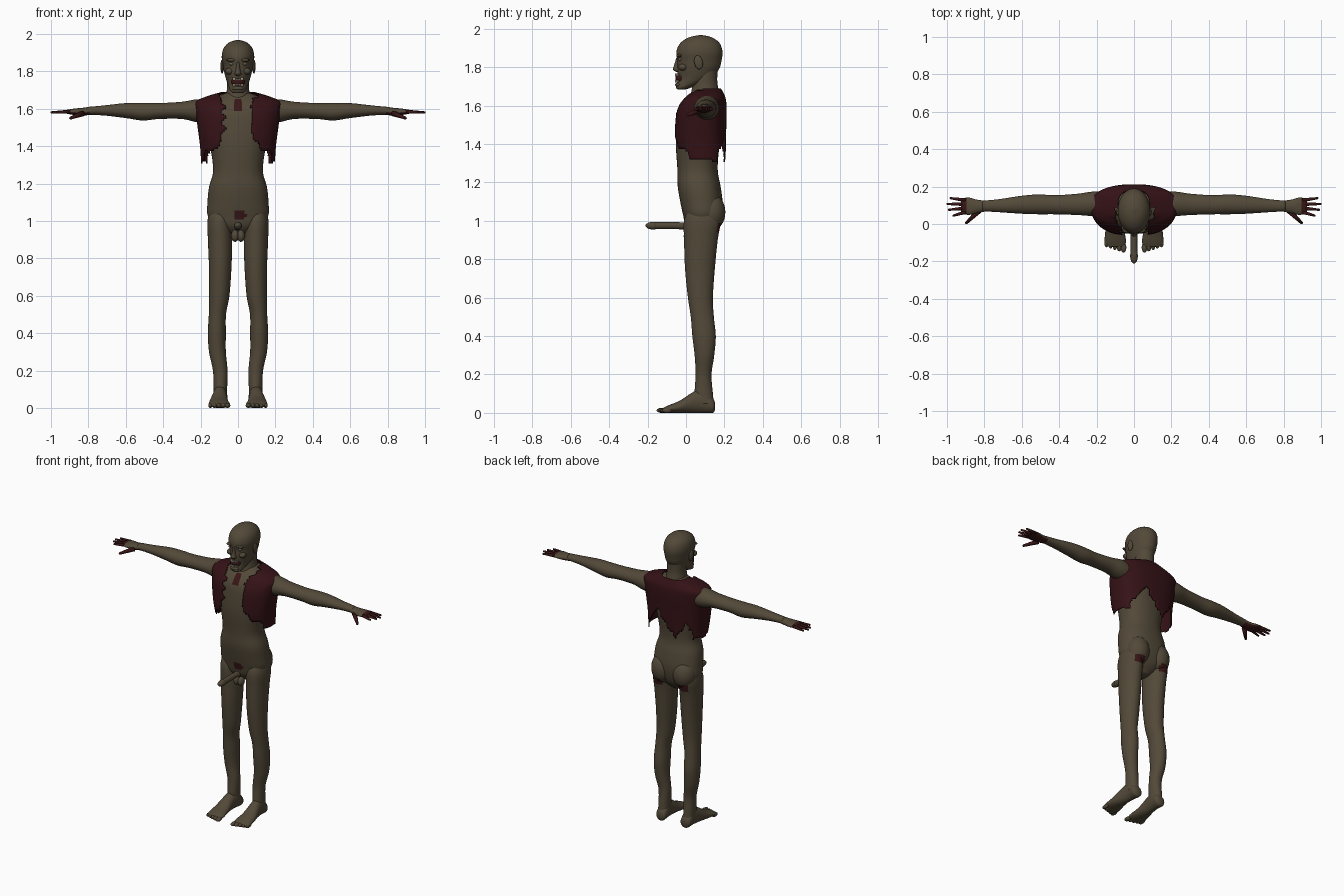
import bpy
import bmesh
import math
from mathutils import Matrix, Vector

if "Cube" in bpy.data.objects:
    bpy.data.objects.remove(bpy.data.objects["Cube"], do_unlink=True)


def material(name, color):
    mat = bpy.data.materials.new(name)
    mat.use_nodes = True
    mat.diffuse_color = (*color, 1)
    mat.node_tree.nodes["Principled BSDF"].inputs["Base Color"].default_value = (*color, 1)
    return mat


SKIN = material("grey brown skin", (.085, .066, .04))
CLOTH = material("dark red cloth", (.035, .006, .008))
GORE = material("dried blood", (.04, .008, .008))
TEETH = material("bone teeth", (.35, .3, .22))
EYE = material("dull eye", (.13, .11, .08))


def finish(name, bm, mats, paint=None, smooth=True):
    """Turn a bmesh into an object, painting faces by position."""
    bmesh.ops.recalc_face_normals(bm, faces=bm.faces)
    for face in bm.faces:
        face.smooth = smooth
        if paint and paint(face.calc_center_median()):
            face.material_index = 1
    mesh = bpy.data.meshes.new(name)
    bm.to_mesh(mesh)
    bm.free()
    obj = bpy.data.objects.new(name, mesh)
    bpy.context.collection.objects.link(obj)
    for mat in mats:
        mesh.materials.append(mat)
    return obj


def spline(rows, steps):
    """Smooth interpolation through the section rows."""
    result = []
    for i in range(len(rows) - 1):
        a, b, c, d = (rows[min(max(i + k, 0), len(rows) - 1)] for k in (-1, 0, 1, 2))
        for s in range(steps):
            t = s / steps
            result.append([q + t / 2 * (r - p + t * (2*p - 5*q + 4*r - w + t * (3*(q - r) + w - p)))
                           for p, q, r, w in zip(a, b, c, d)])
    return result + [list(rows[-1])]


def loft(name, axis, rows, mats, steps=5, sides=32, power=1, side=1, paint=None, keep=None):
    """Skin oval sections: position, centre, half width, low and high edge."""
    bm = bmesh.new()
    rings = []
    for pos, mid, half, low, high in spline(rows, steps):
        ring = []
        for k in range(sides):
            ang = math.tau * k / sides
            u, v = (math.copysign(abs(f)**power, f) for f in (math.cos(ang), math.sin(ang)))
            u, v = mid + half * u, (low + high) / 2 + (high - low) / 2 * v
            co = {"x": (pos, u, v), "y": (u, pos, v), "z": (u, v, pos)}[axis]
            ring.append(bm.verts.new((co[0] * side, co[1], co[2])))
        rings.append(ring)
    for r, s in zip(rings, rings[1:]):
        for k in range(sides):
            n = (k + 1) % sides
            bm.faces.new((r[k], r[n], s[n], s[k]))
    if keep:
        bad = [f for f in bm.faces if not keep(f.calc_center_median())]
        bmesh.ops.delete(bm, geom=bad, context="FACES")
    else:
        bm.faces.new(rings[0])
        bm.faces.new(rings[-1])
    return finish(name, bm, mats, paint)


def ball(name, center, size, mat, tilt=0, paint=None):
    bm = bmesh.new()
    bmesh.ops.create_uvsphere(bm, u_segments=24, v_segments=16, radius=1)
    bm.transform(Matrix.Translation(center) @ Matrix.Rotation(tilt, 4, "X") @ Matrix.Diagonal((*size, 1)))
    return finish(name, bm, [mat, GORE], paint)


def digit(name, start, end, r1, r2, mat):
    """Tapered finger with a round tip."""
    start, end = Vector(start), Vector(end)
    way = end - start
    turn = way.to_track_quat("Z", "Y").to_matrix().to_4x4()
    bm = bmesh.new()
    bmesh.ops.create_cone(bm, cap_ends=True, segments=10, radius1=r1, radius2=r2, depth=way.length,
                          matrix=Matrix.Translation((start + end) / 2) @ turn)
    bmesh.ops.create_uvsphere(bm, u_segments=10, v_segments=6, radius=r2, matrix=Matrix.Translation(end))
    return finish(name, bm, [mat])


def stained(c):
    """Blood stains on the chest, the groin and the backs of the thighs."""
    chest = c.y < .06 and math.hypot(c.x / .02, (c.z - 1.62) / .036) < 1
    groin = c.y < .02 and math.hypot((c.x - .01) / .033, (c.z - 1.03) / .026) < 1
    thigh = c.y > .12 and abs(abs(c.x) - .095) < .034 and abs(c.z - .965) < .022
    return chest or groin or thigh


# Torso, neck and head
loft("torso", "z", [
    (.92, 0, .03, .04, .12), (.97, 0, .12, 0, .165), (1.03, 0, .162, -.015, .185),
    (1.1, 0, .163, -.03, .19), (1.18, 0, .155, -.043, .18), (1.27, 0, .133, -.045, .165),
    (1.4, 0, .15, -.053, .175), (1.5, 0, .18, -.048, .19), (1.58, 0, .19, -.035, .195),
    (1.63, 0, .18, -.005, .19), (1.67, 0, .1, .035, .175), (1.69, 0, .05, .05, .15)],
    [SKIN, GORE], steps=8, sides=72, power=.88, paint=stained)
loft("neck", "z", [(1.6, 0, .08, .01, .18), (1.66, 0, .067, .025, .175), (1.72, 0, .058, .035, .163),
                   (1.8, 0, .06, .04, .165)], [SKIN])
loft("head", "z", [
    (1.683, 0, .02, -.04, -.01), (1.695, 0, .04, -.052, .03), (1.74, 0, .058, -.042, .13),
    (1.79, 0, .073, -.046, .172), (1.83, 0, .08, -.045, .184), (1.88, 0, .087, -.05, .19),
    (1.925, 0, .076, -.03, .175), (1.955, 0, .046, .015, .135), (1.967, 0, .008, .07, .085)],
    [SKIN], steps=6, sides=40)

# Face
loft("nose", "z", [(1.775, 0, .012, -.05, -.02), (1.787, 0, .018, -.068, -.02), (1.81, 0, .012, -.062, -.02),
                   (1.85, 0, .008, -.05, -.02)], [SKIN], sides=16)
ball("mouth", (0, -.026, 1.743), (.037, .03, .026), GORE)
ball("lower_lip", (0, -.037, 1.708), (.032, .02, .012), SKIN)
for k in range(-3, 4):
    for row, z in (("upper", 1.76), ("lower", 1.727)):
        bm = bmesh.new()
        bmesh.ops.create_cube(bm, size=1, matrix=Matrix.Translation((k * .0085, -.054 + k * k * .0013, z))
                              @ Matrix.Diagonal((.007, .008, .012, 1)))
        finish(row + "_tooth", bm, [TEETH], smooth=False)

# Paired parts
for name, side in (("left", 1), ("right", -1)):
    ball(name + "_eye", (side * .034, -.03, 1.84), (.014, .01, .009), EYE)
    ball(name + "_brow", (side * .034, -.033, 1.86), (.027, .016, .009), SKIN)
    ball(name + "_cheek", (side * .046, -.016, 1.8), (.022, .024, .018), SKIN)
    ball(name + "_ear", (side * .085, .065, 1.825), (.009, .022, .037), SKIN, tilt=.2)
    ball(name + "_buttock", (side * .08, .125, 1.045), (.077, .08, .1), SKIN, paint=stained)

    loft(name + "_leg", "z", [
        (.05, .095, .036, .055, .145), (.1, .094, .036, .045, .14), (.2, .095, .039, .05, .133),
        (.3, .11, .045, .045, .147), (.4, .113, .048, .033, .155), (.5, .11, .046, .025, .145),
        (.6, .1, .054, .01, .14), (.75, .095, .06, -.005, .15), (.9, .096, .065, -.01, .165),
        (1, .098, .065, -.01, .18), (1.08, .095, .05, .02, .16)],
        [SKIN, GORE], steps=8, sides=48, side=side, paint=stained)
    loft(name + "_foot", "y", [
        (.152, .09, .015, .02, .05), (.14, .092, .034, 0, .075), (.09, .094, .037, 0, .12),
        (.04, .098, .039, 0, .11), (-.03, .102, .05, 0, .065), (-.09, .1, .057, 0, .04),
        (-.12, .1, .05, .002, .026)], [SKIN], side=side)
    for k in range(5):
        x = .056 + k * .023
        ball(name + "_toe", (side * x, -.126 + k * .007, .013), (.015 - k * .001, .027, .013), SKIN)

    loft(name + "_arm", "x", [
        (.13, .11, .06, 1.52, 1.65), (.22, .108, .065, 1.528, 1.65), (.3, .105, .057, 1.545, 1.637),
        (.42, .103, .051, 1.545, 1.63), (.51, .105, .053, 1.537, 1.631), (.6, .103, .048, 1.55, 1.63),
        (.72, .098, .035, 1.564, 1.617), (.81, .096, .028, 1.567, 1.609)], [SKIN], side=side)
    loft(name + "_palm", "x", [
        (.79, .096, .028, 1.567, 1.609), (.84, .094, .036, 1.562, 1.604), (.88, .095, .046, 1.567, 1.6),
        (.915, .096, .042, 1.573, 1.594), (.925, .097, .034, 1.578, 1.59)],
        [SKIN, GORE], sides=24, side=side, paint=lambda c: c.z < 1.58 or abs(c.x) > .895)
    for k, reach in enumerate((.965, .99, .997, .98)):
        digit(name + "_finger", (side * .9, .064 + k * .021, 1.584),
              (side * reach, .045 + k * .031, 1.58), .011, .006, GORE)
    digit(name + "_thumb", (side * .83, .07, 1.575), (side * .895, .007, 1.55), .016, .008, GORE)

# Male anatomy
loft("shaft", "y", [(.03, 0, .02, .95, .99), (-.05, 0, .018, .957, .993), (-.15, 0, .018, .957, .993),
                    (-.165, 0, .021, .954, .995), (-.195, 0, .017, .959, .991), (-.21, 0, .004, .972, .98)],
     [SKIN], sides=20)
for side in (1, -1):
    ball("scrotum", (side * .016, .012, .92), (.021, .024, .032), SKIN)

# Torn open vest
BACK_HEM = ((-.24, 1.33), (-.19, 1.34), (-.13, 1.41), (-.06, 1.31), (.02, 1.41),
            (.07, 1.48), (.13, 1.4), (.19, 1.31), (.24, 1.31))


def cloth_left(c):
    """True where the ragged cloth remains."""
    ripple = .007 * math.sin(c.x * 130) + .005 * math.sin(c.z * 90 + c.y * 70)
    if c.y < .09:
        opening = .075 + ripple + max(0, 1.47 - c.z) * .55 + max(0, c.z - 1.62) * .5
        if abs(c.x) < opening:
            return False
        hem = 1.37 if abs(c.x) < .18 else 1.315 + max(0, .03 - c.y) * .6
    elif c.y > .165:
        for (x1, z1), (x2, z2) in zip(BACK_HEM, BACK_HEM[1:]):
            if x1 <= c.x <= x2:
                hem = z1 + (z2 - z1) * (c.x - x1) / (x2 - x1)
    else:
        hem = 1.315
    return c.z > hem + ripple


vest = loft("vest", "z", [
    (1.29, 0, .196, -.03, .205), (1.4, 0, .203, -.06, .208), (1.5, 0, .216, -.06, .21),
    (1.58, 0, .226, -.048, .212), (1.635, 0, .228, -.015, .207), (1.665, 0, .17, .015, .195),
    (1.69, 0, .085, .03, .182)], [CLOTH], steps=9, sides=120, power=.8, keep=cloth_left)
thickness = vest.modifiers.new("thickness", "SOLIDIFY")
thickness.thickness = .006
